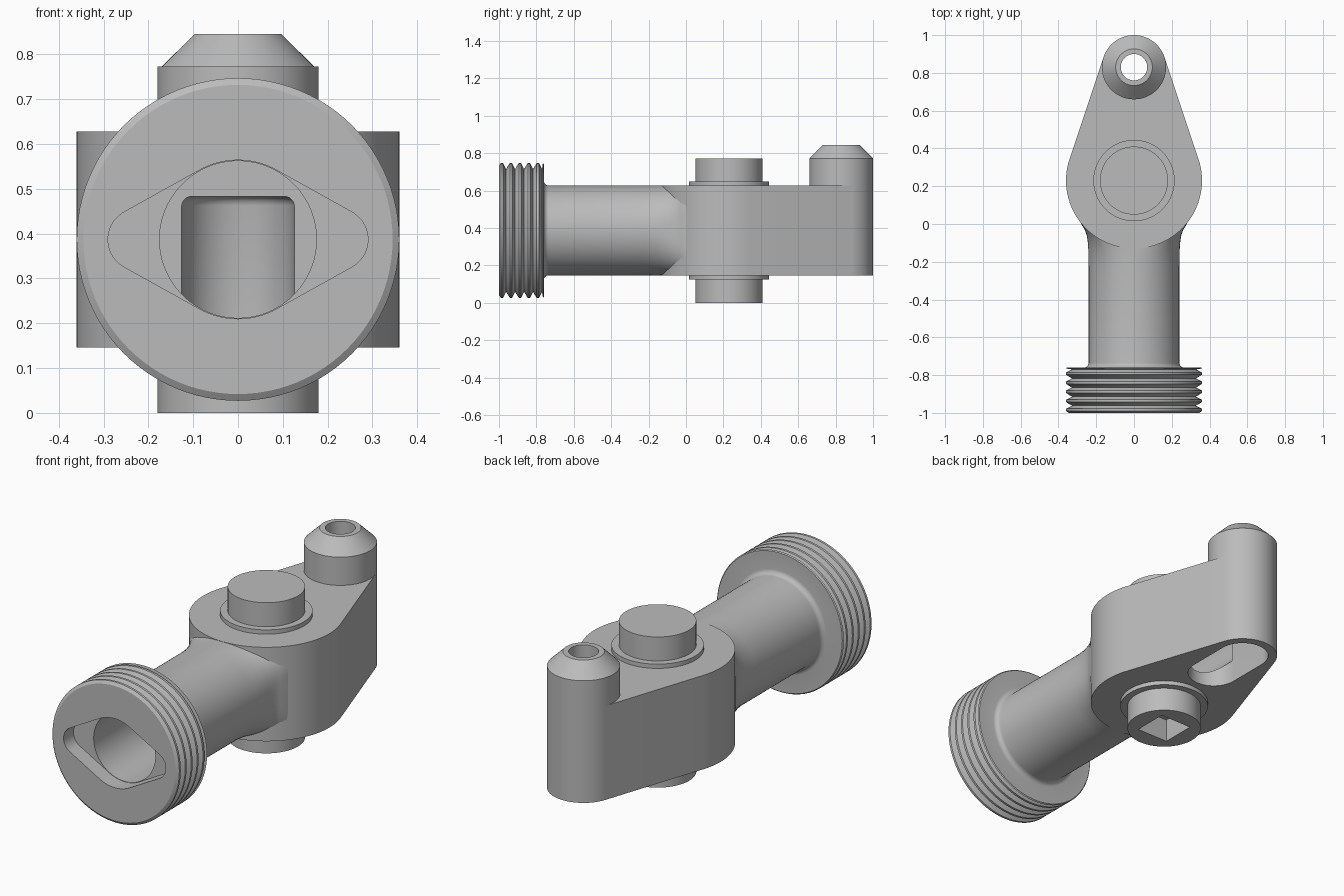
import bpy, bmesh, math
from mathutils import Vector
from mathutils.geometry import convex_hull_2d

if "Cube" in bpy.data.objects:
    bpy.data.objects.remove(bpy.data.objects["Cube"])

AXIS_Z = 0.387      # height of the pipe axis
PIN_Y = 0.23        # centre of the pivot pin
POST_Y = 0.83       # centre of the outlet post
SEGMENTS = 96

grey = bpy.data.materials.new("plain grey")
grey.use_nodes = True
grey.diffuse_color = (0.5, 0.5, 0.5, 1)
grey.node_tree.nodes["Principled BSDF"].inputs["Base Color"].default_value = (0.5, 0.5, 0.5, 1)


def skin(name, rings):
    """Join equal rings of points into a closed solid."""
    bm = bmesh.new()
    loops = [[bm.verts.new(p) for p in ring] for ring in rings]
    count = len(loops[0])
    for a, b in zip(loops, loops[1:]):
        for i in range(count):
            j = (i + 1) % count
            bm.faces.new((a[i], a[j], b[j], b[i]))
    bm.faces.new(loops[0])
    bm.faces.new(loops[-1])
    bmesh.ops.recalc_face_normals(bm, faces=bm.faces)
    mesh = bpy.data.meshes.new(name)
    bm.to_mesh(mesh)
    bm.free()
    mesh.materials.append(grey)
    obj = bpy.data.objects.new(name, mesh)
    bpy.context.collection.objects.link(obj)
    return obj


def prism(name, circles, levels, along_y=False):
    """Hull of circles (u, v, r) swept through levels (height, inset)."""
    samples = []
    for u, v, r in circles:
        for i in range(SEGMENTS):
            t = math.tau * i / SEGMENTS
            samples.append((Vector((u, v)), r, Vector((math.cos(t), math.sin(t)))))
    hull = convex_hull_2d([c + d * r for c, r, d in samples])
    rings = []
    for height, inset in levels:
        ring = []
        for k in hull:
            c, r, d = samples[k]
            p = c + d * (r - inset)
            ring.append((p.x, height, AXIS_Z + p.y) if along_y else (p.x, p.y, height))
        rings.append(ring)
    return skin(name, rings)


def oval_ring(y, half_width, half_height, power):
    """Superellipse section across the pipe."""
    ring = []
    for i in range(SEGMENTS):
        t = math.tau * i / SEGMENTS
        c, s = math.cos(t), math.sin(t)
        ring.append((half_width * math.copysign(abs(c) ** (2 / power), c), y,
                     AXIS_Z + half_height * math.copysign(abs(s) ** (2 / power), s)))
    return ring


def cut(obj, *cutters):
    for cutter in cutters:
        mod = obj.modifiers.new("cut", 'BOOLEAN')
        mod.operation = 'DIFFERENCE'
        mod.solver = 'EXACT'
        mod.object = cutter
    bpy.context.view_layer.update()
    graph = bpy.context.evaluated_depsgraph_get()
    mesh = bpy.data.meshes.new_from_object(obj.evaluated_get(graph))
    obj.modifiers.clear()
    obj.data = mesh


# Threaded collar, pipe and flare into the body, as one loft
sections = []
pitch = 0.048
for i in range(5):
    y = -1 + i * pitch
    for offset, r in ((0, 0.345), (0.01, 0.36), (0.022, 0.36), (0.038, 0.328)):
        sections.append((y + offset, r, r, 2))
sections += [(-0.765, 0.36, 0.36, 2), (-0.76, 0.355, 0.355, 2)]
for i in range(6):
    t = math.pi / 2 * i / 5
    r = 0.265 - 0.025 * math.sin(t)
    sections.append((-0.735 - 0.025 * math.cos(t), r, r, 2))
sections += [(-0.22, 0.24, 0.24, 2), (-0.15, 0.241, 0.24, 2.15), (-0.1, 0.244, 0.24, 2.5),
             (-0.06, 0.25, 0.24, 3), (-0.03, 0.261, 0.24, 3.8), (0, 0.28, 0.24, 5),
             (0.05, 0.29, 0.24, 8)]
pipe = skin("threaded_pipe", [oval_ring(*s) for s in sections])

# Teardrop body and outlet post
body = prism("body", [(0, PIN_Y, 0.36), (0, POST_Y, 0.17)], [(0.146, 0), (0.628, 0)])
post = prism("outlet_post", [(0, POST_Y, 0.17)], [(0.628, 0), (0.773, 0), (0.845, 0.073)])

# Pivot pins and their washers
pin_circle = [(0, PIN_Y, 0.18)]
washer_circle = [(0, PIN_Y, 0.215)]
upper_pin = prism("upper_pin", pin_circle, [(0.6, 0), (0.773, 0)])
lower_pin = prism("lower_pin", pin_circle, [(0, 0), (0.17, 0)])
upper_washer = prism("upper_washer", washer_circle, [(0.6, 0), (0.65, 0)])
lower_washer = prism("lower_washer", washer_circle, [(0.124, 0), (0.17, 0)])

# Cutters: bore, diamond mouth, underside slot, post hole, square socket
bore = prism("bore_cutter", [(0, 0, 0.175)], [(-1.1, 0), (0.6, 0)], True)
mouth = prism("mouth_cutter", [(0, 0, 0.177), (-0.22, 0, 0.07), (0.22, 0, 0.07)],
              [(-1.1, 0), (-0.92, 0)], True)
slot = prism("slot_cutter", [(0, 0.61, 0.126), (0, POST_Y, 0.126)],
             [(0.1, 0), (0.463, 0), (0.473, 0.003), (0.48, 0.01), (0.483, 0.02)])
hole = prism("hole_cutter", [(0, POST_Y, 0.07)], [(0.4, 0), (0.9, 0)])
h = 0.09
socket = skin("socket_cutter", [[(x, PIN_Y + y, z) for x, y in ((-h, -h), (h, -h), (h, h), (-h, h))]
                                for z in (-0.1, 0.12)])

cut(pipe, bore, mouth)
cut(body, bore, slot, hole)
cut(post, hole)
cut(lower_pin, socket)
cut(lower_washer, socket)
for cutter in (bore, mouth, slot, hole, socket):
    bpy.data.objects.remove(cutter)

# Smooth round walls, crisp edges
for obj in (pipe, body, post, upper_pin, lower_pin, upper_washer, lower_washer):
    bpy.ops.object.select_all(action='DESELECT')
    obj.select_set(True)
    bpy.context.view_layer.objects.active = obj
    bpy.ops.object.shade_smooth_by_angle(angle=math.radians(30))
